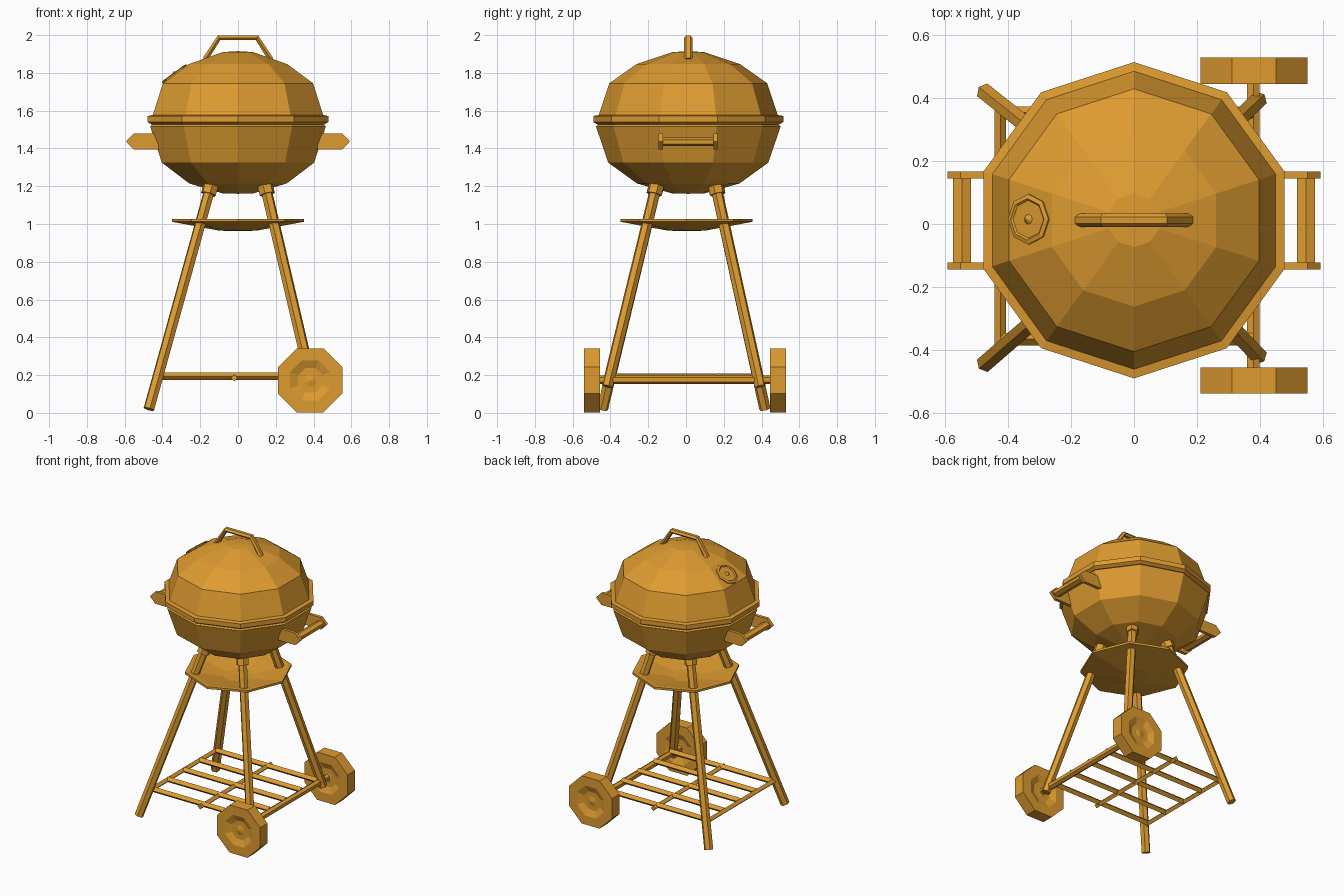
import bpy, bmesh
from math import cos, sin, pi, radians
from mathutils import Vector, Euler

cube = bpy.data.objects.get("Cube")
if cube:
    bpy.data.objects.remove(cube, do_unlink=True)

ORANGE = (0.73, 0.33, 0.03, 1)
mat = bpy.data.materials.new("amber_orange")
mat.use_nodes = True
mat.diffuse_color = ORANGE
mat.node_tree.nodes["Principled BSDF"].inputs["Base Color"].default_value = ORANGE


def finish(name, bm, loc=(0, 0, 0), rot=(0, 0, 0)):
    """Clean the mesh and link it as a flat-shaded object."""
    bmesh.ops.remove_doubles(bm, verts=bm.verts, dist=1e-5)
    bmesh.ops.recalc_face_normals(bm, faces=bm.faces)
    mesh = bpy.data.meshes.new(name)
    bm.to_mesh(mesh)
    bm.free()
    mesh.materials.append(mat)
    obj = bpy.data.objects.new(name, mesh)
    obj.location = loc
    obj.rotation_euler = Euler(rot)
    bpy.context.collection.objects.link(obj)
    return obj


def bridge(bm, rings):
    """Join consecutive vertex rings with quads."""
    for a, b in zip(rings, rings[1:]):
        n = len(a)
        for i in range(n):
            j = (i + 1) % n
            bm.faces.new((a[i], a[j], b[j], b[i]))


def lathe(name, profile, sides, loc, rot=(0, 0, 0), phase=0.0):
    """Turn a (radius, height) profile around local z."""
    bm = bmesh.new()
    angles = [phase + 2 * pi * i / sides for i in range(sides)]
    rings = [[bm.verts.new((r * cos(a), r * sin(a), z)) for a in angles]
             for r, z in profile]
    bridge(bm, rings)
    return finish(name, bm, loc, rot)


def tube(name, path, radius, sides=6, hint=(0, 0, 1), flat=1.0):
    """Sweep a polygon along a path; flat scales it across the hint."""
    bm = bmesh.new()
    pts = [Vector(p) for p in path]
    rings = []
    for i, p in enumerate(pts):
        t = (pts[min(i + 1, len(pts) - 1)] - pts[max(i - 1, 0)]).normalized()
        u = Vector(hint)
        u = (u - u.dot(t) * t).normalized()
        v = t.cross(u)
        ring = []
        for k in range(sides):
            a = 2 * pi * k / sides
            ring.append(bm.verts.new(p + u * radius * cos(a) + v * radius * flat * sin(a)))
        rings.append(ring)
    bridge(bm, rings)
    bm.faces.new(rings[0])
    bm.faces.new(rings[-1])
    return finish(name, bm)


def plate(name, outline, y0, y1):
    """Extrude an (x, z) outline between two y values."""
    bm = bmesh.new()
    rings = [[bm.verts.new((x, y, z)) for x, z in outline] for y in (y0, y1)]
    bridge(bm, rings)
    bm.faces.new(rings[0])
    bm.faces.new(rings[1])
    return finish(name, bm)


# Kettle lid with its rim, and the bowl below
CY = 0.012
lathe("lid", [(0, 1.915), (0.085, 1.91), (0.275, 1.846), (0.418, 1.745),
              (0.474, 1.577), (0.503, 1.572), (0.503, 1.54), (0.482, 1.527), (0, 1.527)],
      10, (0, CY, 0), phase=pi / 10)
lathe("bowl", [(0, 1.53), (0.47, 1.53), (0.489, 1.517), (0.424, 1.325),
               (0.272, 1.215), (0.085, 1.162), (0, 1.16)],
      10, (0, CY, 0), phase=pi / 10)

# Lid handle
tube("lid_handle", [(-0.175, CY, 1.87), (-0.1, CY, 1.986), (0.1, CY, 1.986), (0.175, CY, 1.87)],
     0.022, hint=(0, 1, 0), flat=0.75)

# Lid vent: a tilted disc with a recessed face and small knob
lathe("lid_vent", [(0, -0.02), (0.08, -0.02), (0.08, 0.004), (0.066, 0.008),
                   (0.06, 0.002), (0.016, 0.002), (0, 0.014)],
      8, (-0.335, 0.015, 1.795), rot=(0, radians(-36), 0))

# Side handles: two brackets and a grip on each side
for side, sx in (("left", 1), ("right", -1)):
    outline = [(sx * x, z) for x, z in
               [(0.42, 1.48), (0.552, 1.48), (0.594, 1.438), (0.552, 1.395), (0.42, 1.395)]]
    for end, y in (("front", -0.145), ("back", 0.145)):
        plate(f"{side}_{end}_handle_bracket", outline, y, y + 0.022)
    tube(f"{side}_handle_grip", [(sx * 0.547, -0.13, 1.435), (sx * 0.547, 0.152, 1.435)],
         0.022, hint=(0, 0, 1), flat=1.5)

# Legs with sockets; the left pair stops at the axle
for end, sy in (("front", -1), ("back", 1)):
    for side, foot, sx in (("left", (0.394, 0.405, 0.14), 1), ("right", (-0.472, 0.43, 0.02), -1)):
        top = Vector((sx * 0.145, sy * 0.158, 1.2))
        base = Vector((foot[0], sy * foot[1] - 0.012, foot[2]))
        axis = (base - top).normalized()
        tube(f"{end}_{side}_leg", [top, base], 0.03)
        tube(f"{end}_{side}_leg_socket",
             [top - axis * 0.02, top + axis * 0.022, top + axis * 0.045], 0.042)

# Ash tray, a shallow dish
lathe("ash_tray", [(0, 0.975), (0.1, 0.978), (0.33, 1.027), (0.35, 1.027),
                   (0.35, 1.012), (0.1, 0.965), (0, 0.962)], 8, (0, 0.003, 0))

# Lower rack: side rail, middle rail, axle and slats
tube("rack_side_rail", [(-0.425, -0.39, 0.19), (-0.425, 0.39, 0.19)], 0.018, 4)
tube("rack_middle_rail", [(-0.02, -0.4, 0.185), (-0.02, 0.4, 0.185)], 0.018, 4)
tube("axle", [(0.38, -0.47, 0.175), (0.38, 0.47, 0.175)], 0.023)
for i in range(5):
    y = -0.366 + i * 0.18
    tube(f"rack_slat_{i + 1}", [(-0.425, y, 0.193), (0.38, y, 0.193)], 0.02, 4)

# Wheels with dished hubs
half = [(0.184, 0.042), (0.115, 0.042), (0.07, 0.024), (0.035, 0.024), (0, 0.032)]
profile = [(r, -z) for r, z in reversed(half)] + half
for end, y in (("front", -0.498), ("back", 0.488)):
    lathe(f"{end}_wheel", profile, 8, (0.382, y, 0.172), rot=(pi / 2, 0, 0), phase=pi / 8)
